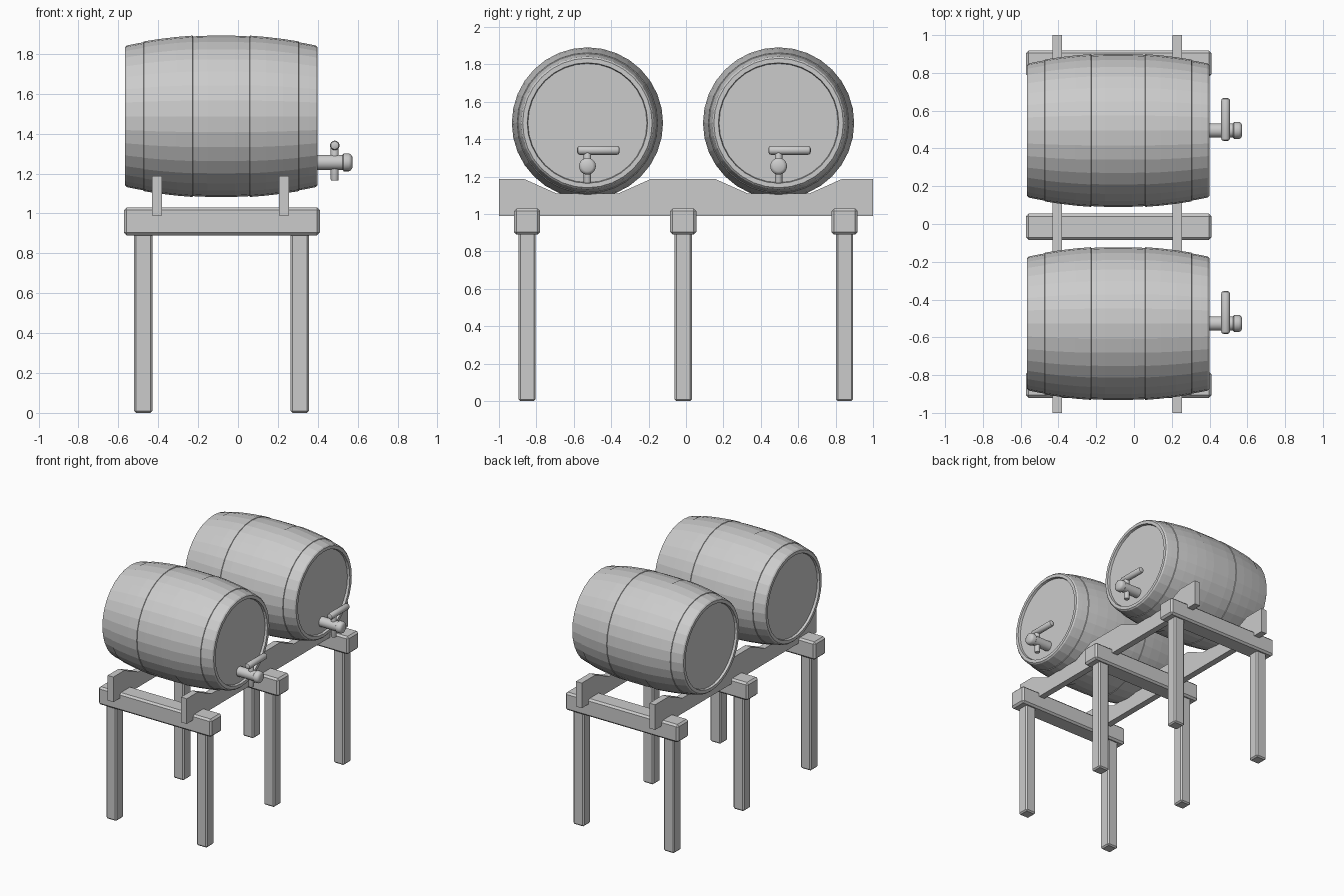
import bpy, bmesh, math
from mathutils import Vector

if "Cube" in bpy.data.objects:
    bpy.data.objects.remove(bpy.data.objects["Cube"])


def finish(name, bm, smooth=None):
    bmesh.ops.recalc_face_normals(bm, faces=bm.faces)
    me = bpy.data.meshes.new(name)
    bm.to_mesh(me)
    bm.free()
    ob = bpy.data.objects.new(name, me)
    bpy.context.collection.objects.link(ob)
    if smooth:
        bpy.ops.object.select_all(action='DESELECT')
        ob.select_set(True)
        bpy.context.view_layer.objects.active = ob
        bpy.ops.object.shade_smooth_by_angle(angle=math.radians(smooth))
    return ob


def box(name, lo, hi, bevel):
    """Bevelled timber between two corners."""
    bm = bmesh.new()
    bmesh.ops.create_cube(bm, size=1)
    lo, hi = Vector(lo), Vector(hi)
    for v in bm.verts:
        v.co = (lo + hi) / 2 + v.co * (hi - lo)
    ob = finish(name, bm)
    mod = ob.modifiers.new("bevel", 'BEVEL')
    mod.width, mod.segments = bevel, 1
    return ob


def lathe(name, profile, axis, origin, sides, smooth=None):
    """Turn (position, radius) pairs about an axis, capping both ends."""
    bm = bmesh.new()
    i = 'xyz'.index(axis)
    rings = []
    for d, r in profile:
        ring = []
        for k in range(sides):
            a = math.tau * k / sides
            co = [0, 0, 0]
            co[i], co[(i + 1) % 3], co[(i + 2) % 3] = d, r * math.cos(a), r * math.sin(a)
            ring.append(bm.verts.new(Vector(co) + Vector(origin)))
        rings.append(ring)
    for a, b in zip(rings, rings[1:]):
        for k in range(sides):
            j = (k + 1) % sides
            bm.faces.new((a[k], a[j], b[j], b[k]))
    bm.faces.new(rings[0])
    bm.faces.new(rings[-1])
    return finish(name, bm, smooth)


def rod(a, b, r, c):
    """Profile of a rod with rounded ends."""
    return [(a, r - c), (a + .3 * c, r - .3 * c), (a + c, r),
            (b - c, r), (b - .3 * c, r - .3 * c), (b, r - c)]


# Trestles: three cross beams on two legs each
for n, y in (("front", -.85), ("middle", -.015), ("back", .848)):
    box(n + "_cross_beam", (-.572, y - .07, .89), (.41, y + .07, 1.03), .014)
    for s, x in (("left", -.475), ("right", .31)):
        box(f"{n}_{s}_leg", (x - .046, y - .046, 0), (x + .046, y + .046, .9), .01)

# Notched cradle rails
CENTRES = (-.527, .495)
for n, x in (("left", -.407), ("right", .23)):
    outline = [(-1, .99), (-1, 1.187)]
    for y in CENTRES:
        outline += [(y - .337, 1.187), (y - .165, 1.11), (y + .165, 1.11), (y + .337, 1.187)]
    outline += [(1, 1.187), (1, .99)]
    bm = bmesh.new()
    face = bm.faces.new([bm.verts.new((x - .025, y, z)) for y, z in outline])
    ext = bmesh.ops.extrude_face_region(bm, geom=[face])
    bmesh.ops.translate(bm, vec=(.05, 0, 0),
                        verts=[v for v in ext['geom'] if isinstance(v, bmesh.types.BMVert)])
    finish(n + "_cradle_rail", bm)

# Barrel half profile: staves with shallow hoop steps, rim and recessed head
half = []
for d, lift in ((.07, 0), (.142, 0), (.144, .004), (.225, .004), (.31, .004),
                (.388, .004), (.39, 0), (.44, 0), (.474, 0)):
    half.append((d, .405 - .052 * (d / .483) ** 2 + lift))
half += [(.483, .346), (.483, .322), (.465, .318)]
barrel = [(-d, r) for d, r in reversed(half)] + half

for n, y in zip(("front", "back"), CENTRES):
    lathe(n + "_barrel", barrel, 'x', (-.084, y, 1.487), 32)
    # Tap: spout with thicker nose, upright pin and cross handle
    spout = [(.37, .038), (.525, .038), (.53, .045), (.555, .045), (.566, .04), (.573, .028)]
    lathe(n + "_tap_spout", spout, 'x', (0, y, 1.256), 20, 40)
    lathe(n + "_tap_pin", rod(1.164, 1.345, .02, .006), 'z', (.485, y, 0), 16, 40)
    lathe(n + "_tap_handle", rod(y - .055, y + .172, .024, .014), 'y', (.485, 0, 1.341), 16, 40)
